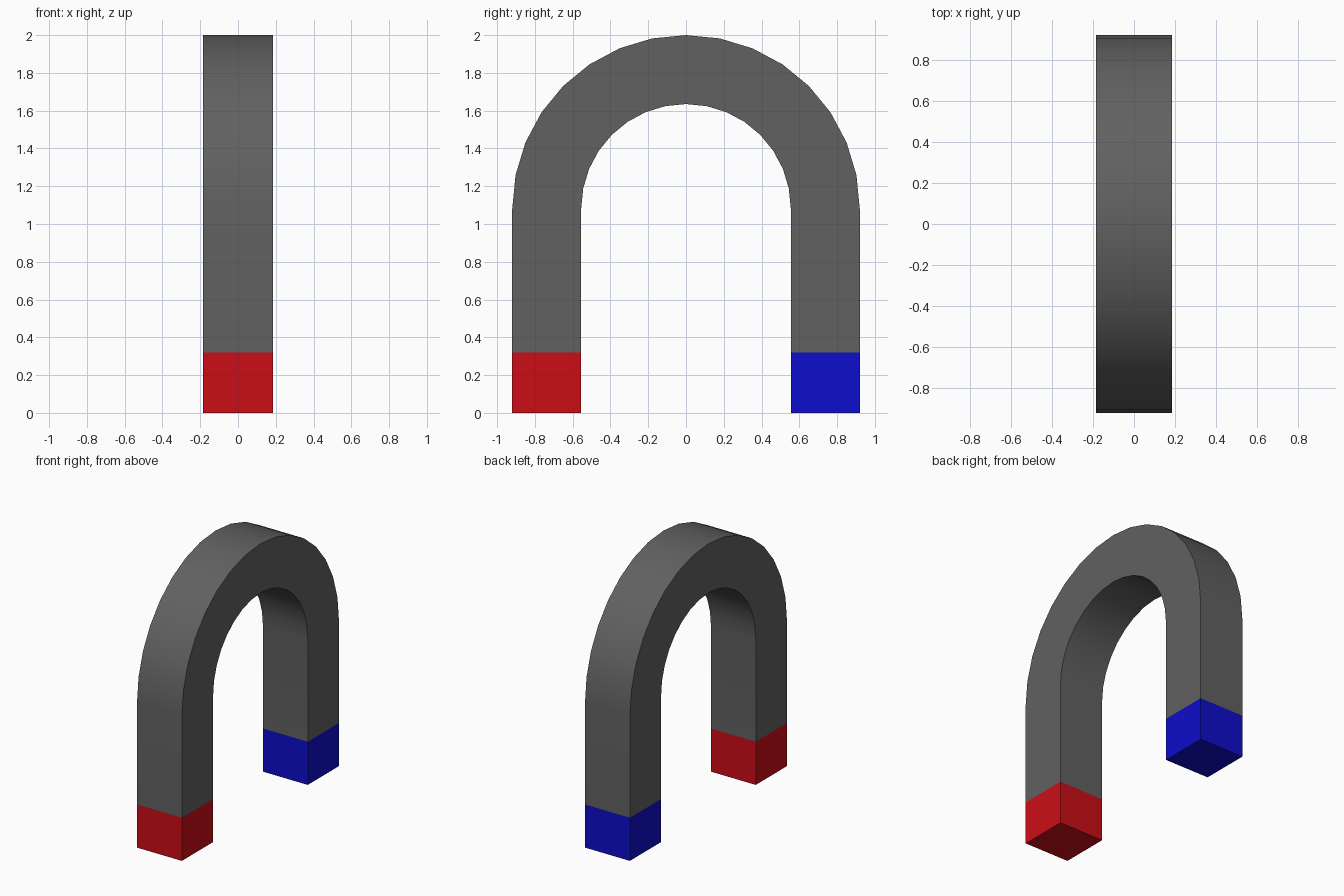
import bpy, bmesh, math

if "Cube" in bpy.data.objects:
    bpy.data.objects.remove(bpy.data.objects["Cube"])

R_OUT, R_IN, HALF = 0.92, 0.555, 0.184   # arch radii and half thickness
Z_ARCH, Z_TIP, SEGS = 1.08, 0.32, 16     # arch centre height, tip height


def material(name, rgb):
    mat = bpy.data.materials.new(name)
    mat.diffuse_color = (*rgb, 1)
    mat.use_nodes = True
    mat.node_tree.nodes["Principled BSDF"].inputs["Base Color"].default_value = mat.diffuse_color
    return mat


def sweep(name, pairs, mat, cap_start=False):
    """Skin square sections, each given by an outer and inner (y, z) point."""
    bm = bmesh.new()
    rings = []
    for (yo, zo), (yi, zi) in pairs:
        rings.append([bm.verts.new(p) for p in (
            (-HALF, yo, zo), (HALF, yo, zo), (HALF, yi, zi), (-HALF, yi, zi))])
    for a, b in zip(rings, rings[1:]):
        for i in range(4):
            j = (i + 1) % 4
            bm.faces.new((a[i], a[j], b[j], b[i]))
    if cap_start:
        bm.faces.new(rings[0][::-1])
    # the sweep runs outward-facing on the -y side, mirrored on the +y side
    if sum(p[0][0] for p in pairs) > 0.1:
        bmesh.ops.reverse_faces(bm, faces=bm.faces[:])
    mesh = bpy.data.meshes.new(name)
    bm.to_mesh(mesh)
    bm.free()
    obj = bpy.data.objects.new(name, mesh)
    bpy.context.collection.objects.link(obj)
    mesh.materials.append(mat)
    bpy.ops.object.select_all(action='DESELECT')
    obj.select_set(True)
    bpy.context.view_layer.objects.active = obj
    bpy.ops.object.shade_smooth_by_angle(angle=math.radians(30))
    return obj


def leg(side, z):
    return (side * R_OUT, z), (side * R_IN, z)


# Grey horseshoe body: leg, half-circle arch, leg
arch = []
for k in range(SEGS + 1):
    a = math.pi * k / SEGS
    arch.append(tuple((-r * math.cos(a), Z_ARCH + r * math.sin(a))
                      for r in (R_OUT, R_IN)))
sweep("horseshoe_body", [leg(-1, Z_TIP)] + arch + [leg(1, Z_TIP)],
      material("dark_grey", (0.12, 0.12, 0.12)))

# Coloured pole tips
for name, side, rgb in (("red_tip", -1, (0.6, 0.004, 0.008)),
                        ("blue_tip", 1, (0.004, 0.004, 0.6))):
    sweep(name, [leg(side, 0), leg(side, Z_TIP)], material(name, rgb), cap_start=True)
